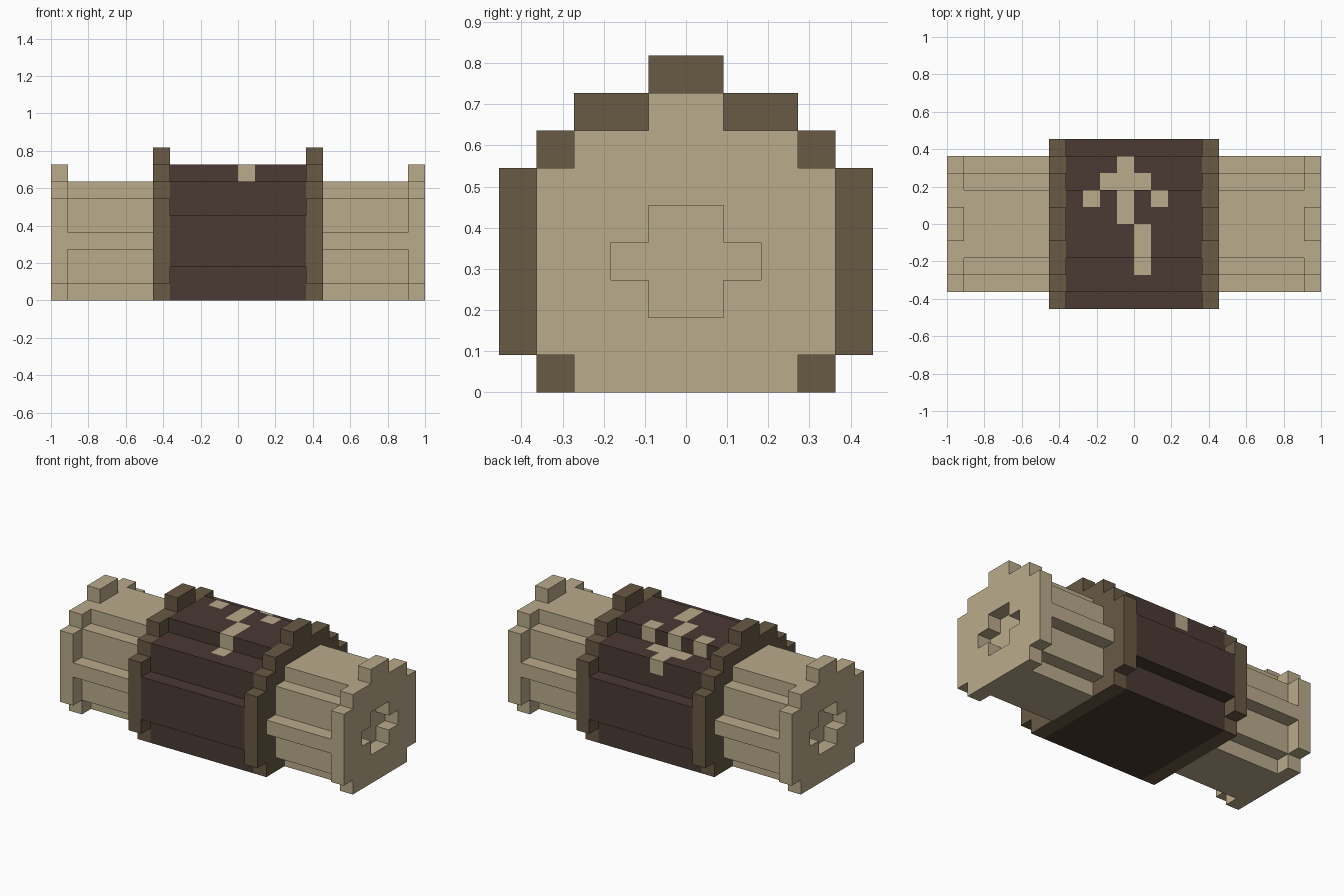
import bpy, bmesh
from math import floor
from mathutils import Vector

if "Cube" in bpy.data.objects:
    bpy.data.objects.remove(bpy.data.objects["Cube"])

UNIT = 1 / 11  # edge of one block


def material(name, rgb):
    m = bpy.data.materials.new(name)
    m.use_nodes = True
    color = (*rgb, 1)
    m.diffuse_color = color
    bsdf = m.node_tree.nodes["Principled BSDF"]
    bsdf.inputs["Base Color"].default_value = color
    bsdf.inputs["Roughness"].default_value = 0.9
    return m


PAPER = material("parchment", (0.491, 0.407, 0.258))
TRIM = material("brown_trim", (0.138, 0.100, 0.060))
WRAP = material("dark_wrap", (0.069, 0.042, 0.034))


def section(halves):
    """Block cells (y, z) of a stepped section, from half widths per row."""
    return {(y, z) for z, h in enumerate(halves) for y in range(-h, h)}


def prism(cells, x0, x1, merge=True):
    """Extrude a block section along x, in block units."""
    bm = bmesh.new()
    for y, z in sorted(cells):
        corners = ((y, z), (y + 1, z), (y + 1, z + 1), (y, z + 1))
        bm.faces.new([bm.verts.new((x0, a, b)) for a, b in corners])
    bmesh.ops.remove_doubles(bm, verts=bm.verts[:], dist=0.01)
    ext = bmesh.ops.extrude_face_region(bm, geom=bm.faces[:])
    top = [v for v in ext["geom"] if isinstance(v, bmesh.types.BMVert)]
    bmesh.ops.translate(bm, verts=top, vec=(x1 - x0, 0, 0))
    bmesh.ops.recalc_face_normals(bm, faces=bm.faces[:])
    if merge:
        bmesh.ops.dissolve_limit(bm, angle_limit=0.01, verts=bm.verts[:], edges=bm.edges[:])
    return bm


def finish(bm, name, *mats):
    bmesh.ops.scale(bm, verts=bm.verts[:], vec=(UNIT, UNIT, UNIT))
    mesh = bpy.data.meshes.new(name)
    bm.to_mesh(mesh)
    bm.free()
    for m in mats:
        mesh.materials.append(m)
    bpy.context.collection.objects.link(bpy.data.objects.new(name, mesh))


# Stepped sections, bottom row first
roll = section([2, 3, 3, 4, 3, 3, 2])
cap = section([3, 4, 4, 4, 4, 4, 3, 1])
band = section([4, 5, 5, 5, 5, 5, 4, 3, 1])
sleeve = section([4, 4, 5, 5, 5, 4, 4, 2])

# Cross-shaped hole in each end
hole = {(y, z) for y in (-1, 0) for z in (2, 3, 4)} | {(-2, 3), (1, 3)}

for side, a in (("left", 1), ("right", -1)):
    finish(prism(roll, 5 * a, 10 * a), side + "_roll", PAPER)
    finish(prism(cap - hole, 10 * a, 11 * a, merge=False), side + "_end_cap", PAPER)
    finish(prism(band, 4 * a, 5 * a), side + "_band", TRIM)

# Wrapped sleeve, sliced into blocks so the emblem can be coloured
bm = prism(sleeve, -4, 4, merge=False)
for x in range(-3, 4):
    bmesh.ops.bisect_plane(bm, geom=bm.verts[:] + bm.edges[:] + bm.faces[:],
                           plane_co=(x, 0, 0), plane_no=(1, 0, 0))
bm.normal_update()

# Emblem columns (x, y) on the upper blocks
emblem = {(-1, 3), (-2, 2), (-1, 2), (0, 2), (-3, 1), (-1, 1), (1, 1),
          (-1, 0), (0, -1), (0, -2), (0, -3)}
for f in bm.faces:
    block = f.calc_center_median() - f.normal * 0.5
    x, y, z = (floor(c + 0.001) for c in block)
    f.material_index = int((x, y) in emblem and z >= 6)
finish(bm, "sleeve", WRAP, PAPER)
